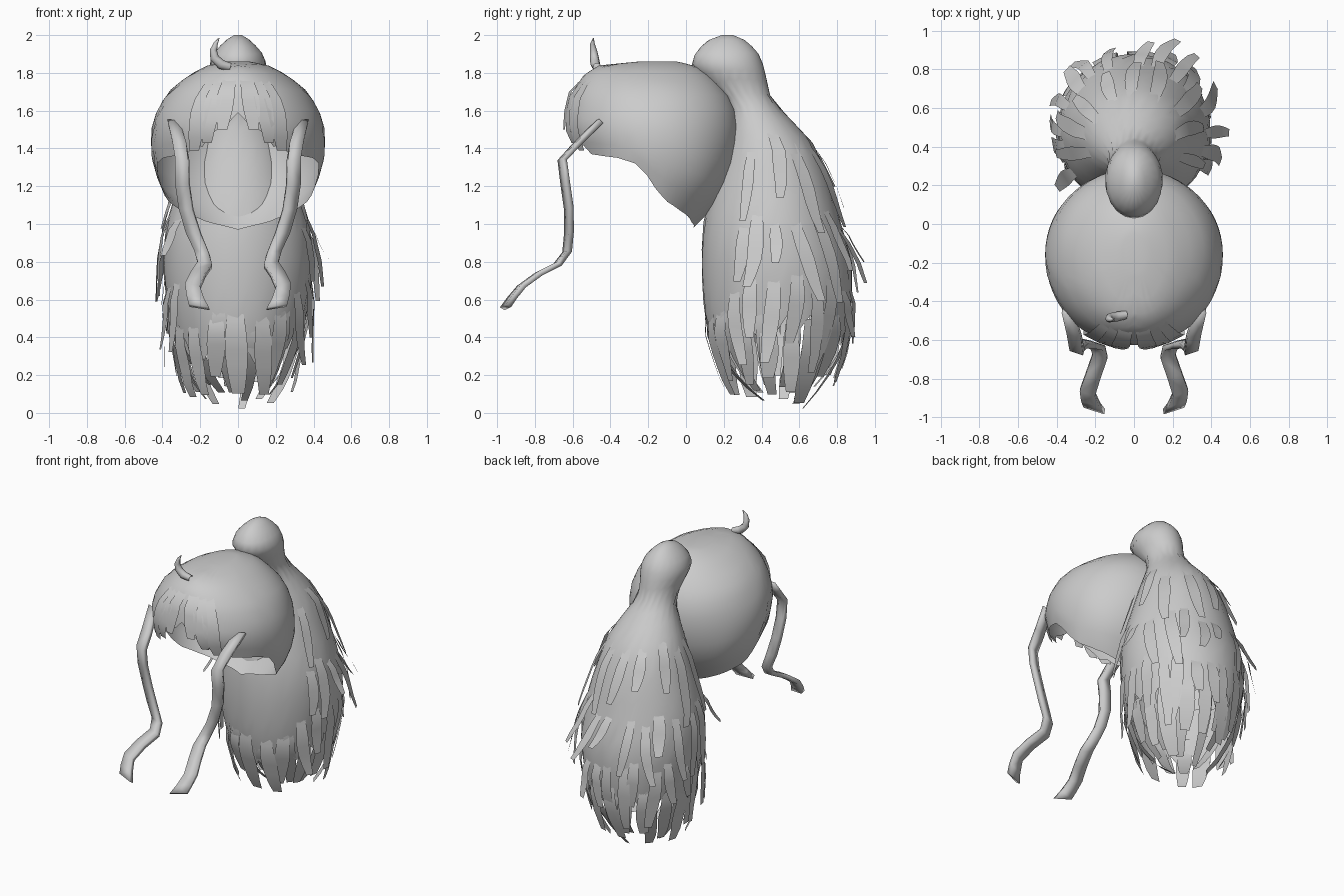
import bpy, math, random
from mathutils import Vector

if "Cube" in bpy.data.objects:
    bpy.data.objects.remove(bpy.data.objects["Cube"])

random.seed(4)
grey = bpy.data.materials.new("hair_grey")
grey.diffuse_color = (0.6, 0.6, 0.6, 1)
grey.use_nodes = True
grey.node_tree.nodes["Principled BSDF"].inputs["Base Color"].default_value = grey.diffuse_color

# Profiles, rows of: height, front y, back y, half width
CAP = [(0.97, -0.28, 0.03, 0.20), (1.05, -0.38, 0.12, 0.30), (1.13, -0.44, 0.18, 0.38),
       (1.25, -0.50, 0.25, 0.43), (1.36, -0.58, 0.28, 0.46), (1.50, -0.635, 0.29, 0.46),
       (1.60, -0.625, 0.27, 0.43), (1.70, -0.60, 0.22, 0.37), (1.79, -0.54, 0.13, 0.26),
       (1.84, -0.46, 0.05, 0.16), (1.86, -0.25, -0.05, 0.06)]
TAIL = [(0.0, 0.32, 0.66, 0.19), (0.15, 0.22, 0.75, 0.27), (0.3, 0.16, 0.82, 0.31),
        (0.45, 0.11, 0.86, 0.35), (0.6, 0.09, 0.88, 0.38), (0.8, 0.08, 0.88, 0.40),
        (1.0, 0.09, 0.82, 0.38), (1.2, 0.14, 0.77, 0.32), (1.42, 0.20, 0.68, 0.25),
        (1.58, 0.22, 0.53, 0.16), (1.66, 0.20, 0.45, 0.12), (1.75, 0.10, 0.43, 0.13),
        (1.84, 0.03, 0.41, 0.155), (1.91, 0.05, 0.38, 0.125), (1.97, 0.11, 0.32, 0.07),
        (2.0, 0.19, 0.25, 0.02)]


def lerp_table(rows, x):
    """Interpolated row values at x."""
    if x <= rows[0][0]:
        return rows[0][1:]
    for lo, hi in zip(rows, rows[1:]):
        if x <= hi[0]:
            t = (x - lo[0]) / (hi[0] - lo[0])
            return [p + (q - p) * t for p, q in zip(lo[1:], hi[1:])]
    return rows[-1][1:]


def surf(table, a, z, out=0.0):
    """Point on a profile body; angle a runs from the front towards +x."""
    yf, yb, hx = lerp_table(table, z)
    return Vector(((hx + out) * math.sin(a),
                   (yf + yb) / 2 - ((yb - yf) / 2 + out) * math.cos(a), z))


def make(name, verts, faces):
    me = bpy.data.meshes.new(name)
    me.from_pydata(verts, [], faces)
    me.materials.append(grey)
    ob = bpy.data.objects.new(name, me)
    bpy.context.collection.objects.link(ob)
    bpy.ops.object.select_all(action='DESELECT')
    ob.select_set(True)
    bpy.context.view_layer.objects.active = ob
    bpy.ops.object.shade_smooth_by_angle(angle=math.radians(50))
    return ob


def shell(name, table, edge, cols, heights):
    """Open-bottomed body whose lower edge follows edge(angle in degrees, column)."""
    verts, faces, n = [], [], len(heights)
    top = table[-1][0]
    for i in range(cols):
        e = edge(360 * i / cols, i)
        for h in heights:
            verts.append(surf(table, math.tau * i / cols, e + (top - e) * h))
    for i in range(cols):
        j = (i + 1) % cols
        for k in range(n - 1):
            faces.append((i * n + k, j * n + k, j * n + k + 1, i * n + k + 1))
    faces.append([i * n + n - 1 for i in range(cols)])
    return make(name, verts, faces)


def ribbon(points, sides, widths, verts, faces):
    """Append a strip of quads along the points."""
    b = len(verts)
    for p, s, w in zip(points, sides, widths):
        verts += [p - s * w / 2, p + s * w / 2]
    for k in range(len(points) - 1):
        i = b + 2 * k
        faces.append((i, i + 2, i + 3, i + 1))


def lock(table, deg, z0, z1, flare, width, drift, verts, faces, steps=6):
    """A lock lying on a body, lifting off towards its tip."""
    pts, sides, ws = [], [], []
    for k in range(steps + 1):
        t = k / steps
        a = math.radians(deg + drift * t * t)
        pts.append(surf(table, a, z0 + (z1 - z0) * t, -0.012 + 0.03 * min(1, 3 * t) + flare * t * t))
        sides.append(Vector((math.cos(a), math.sin(a), 0)))
        ws.append(width * (0.7 + 0.5 * math.sin(math.pi * t) - 0.05 * t))
    ribbon(pts, sides, ws, verts, faces)


# Head cap with a pointed fringe and an open face and neck
CAP_EDGE = [(0, 1.59), (6, 1.54), (9, 1.55), (14, 1.48), (17, 1.49), (24, 1.41), (27, 1.44),
            (36, 1.37), (60, 1.35), (72, 1.32), (85, 1.18), (95, 1.12), (112, 1.07),
            (140, 1.01), (180, 0.97)]
shell("hair_cap", CAP, lambda d, i: lerp_table(CAP_EDGE, min(d, 360 - d))[0], 60,
      [math.sin(k / 12 * math.pi / 2) for k in range(13)])

# Fringe locks on the forehead
v, f = [], []
for deg, z1, w in ((10, 1.5, 0.08), (20, 1.43, 0.08), (29, 1.39, 0.09)):
    for s in (-1, 1):
        lock(CAP, s * deg * 0.9, 1.8, z1, 0.0, w, s * deg * 0.1, v, f)
make("fringe_locks", v, f)

# Bun and ponytail body with a ragged lower edge
TAIL_EDGE = [(0, 0.27), (40, 0.32), (80, 0.48), (110, 0.48), (180, 0.36)]
TAIL_H = [0, 0.06, 0.13, 0.2, 0.28, 0.36, 0.44, 0.52, 0.6, 0.66, 0.71, 0.755, 0.8, 0.845,
          0.88, 0.91, 0.94, 0.965, 0.985, 1]
shell("ponytail", TAIL,
      lambda d, i: lerp_table(TAIL_EDGE, min(d, 360 - d))[0] + (0.05 if i % 2 else -0.04),
      40, TAIL_H)

# Layered locks on the ponytail: count, first/last angle, root z, tip z range, flare, width
LAYERS = {
    "upper_locks": (9, 70, 290, 1.48, (0.88, 1.22), (0.0, 0.03), 0.065),
    "middle_locks": (15, 62, 298, 1.05, (0.58, 0.86), (0.02, 0.11), 0.065),
    "lower_locks": (17, 55, 305, 0.72, (0.2, 0.45), (0.0, 0.09), 0.065),
    "tip_locks": (18, 0, 340, 0.52, (0.05, 0.2), (-0.03, 0.03), 0.09),
    "inner_locks": (12, 15, 345, 0.55, (0.02, 0.16), (-0.16, -0.06), 0.07),
}
for name, (n, d0, d1, z0, tips, flares, w) in LAYERS.items():
    v, f = [], []
    for i in range(n):
        deg = d0 + (d1 - d0) * i / (n - 1) + random.uniform(-4, 4)
        lock(TAIL, deg, z0 + random.uniform(-0.06, 0.06), random.uniform(*tips),
             random.uniform(*flares), w * random.uniform(0.8, 1.15),
             random.uniform(-9, 9), v, f)
    make(name, v, f)

# Long locks framing the face, mirrored
PATH = [(0.34, -0.46, 1.54, 0.07), (0.31, -0.57, 1.43, 0.08), (0.295, -0.655, 1.34, 0.075),
        (0.295, -0.64, 1.22, 0.075), (0.275, -0.62, 1.08, 0.075), (0.235, -0.62, 0.95, 0.08),
        (0.19, -0.63, 0.85, 0.08), (0.175, -0.68, 0.785, 0.08), (0.21, -0.78, 0.735, 0.08),
        (0.24, -0.87, 0.67, 0.085), (0.225, -0.92, 0.61, 0.1), (0.205, -0.955, 0.56, 0.115)]
v, f = [], []
ribbon([Vector(p[:3]) for p in PATH], [Vector((0.93, 0.3, 0.15))] * len(PATH),
       [p[3] for p in PATH], v, f)
ob = make("face_locks", v, f)
m = ob.modifiers.new("thickness", 'SOLIDIFY')
m.thickness, m.offset = 0.03, 0
ob.modifiers.new("mirror", 'MIRROR')

# Small curled tuft on the crown: tapering tube
TUFT = [(-0.04, -0.47, 1.83, 0.022), (-0.09, -0.48, 1.845, 0.026), (-0.125, -0.485, 1.88, 0.024),
        (-0.13, -0.49, 1.92, 0.019), (-0.118, -0.495, 1.955, 0.012), (-0.1, -0.49, 1.985, 0.002)]
v, f, n = [], [], 8
for k, (x, y, z, r) in enumerate(TUFT):
    a, b = TUFT[max(k - 1, 0)], TUFT[min(k + 1, len(TUFT) - 1)]
    d = (Vector(b[:3]) - Vector(a[:3])).normalized()
    s = Vector((0, 1, 0))
    u = s.cross(d).normalized()
    for i in range(n):
        t = math.tau * i / n
        v.append(Vector((x, y, z)) + u * r * math.cos(t) + s * r * math.sin(t))
for k in range(len(TUFT) - 1):
    for i in range(n):
        j = (i + 1) % n
        f.append((k * n + i, k * n + n + i, k * n + n + j, k * n + j)[::-1])
make("crown_tuft", v, f)
